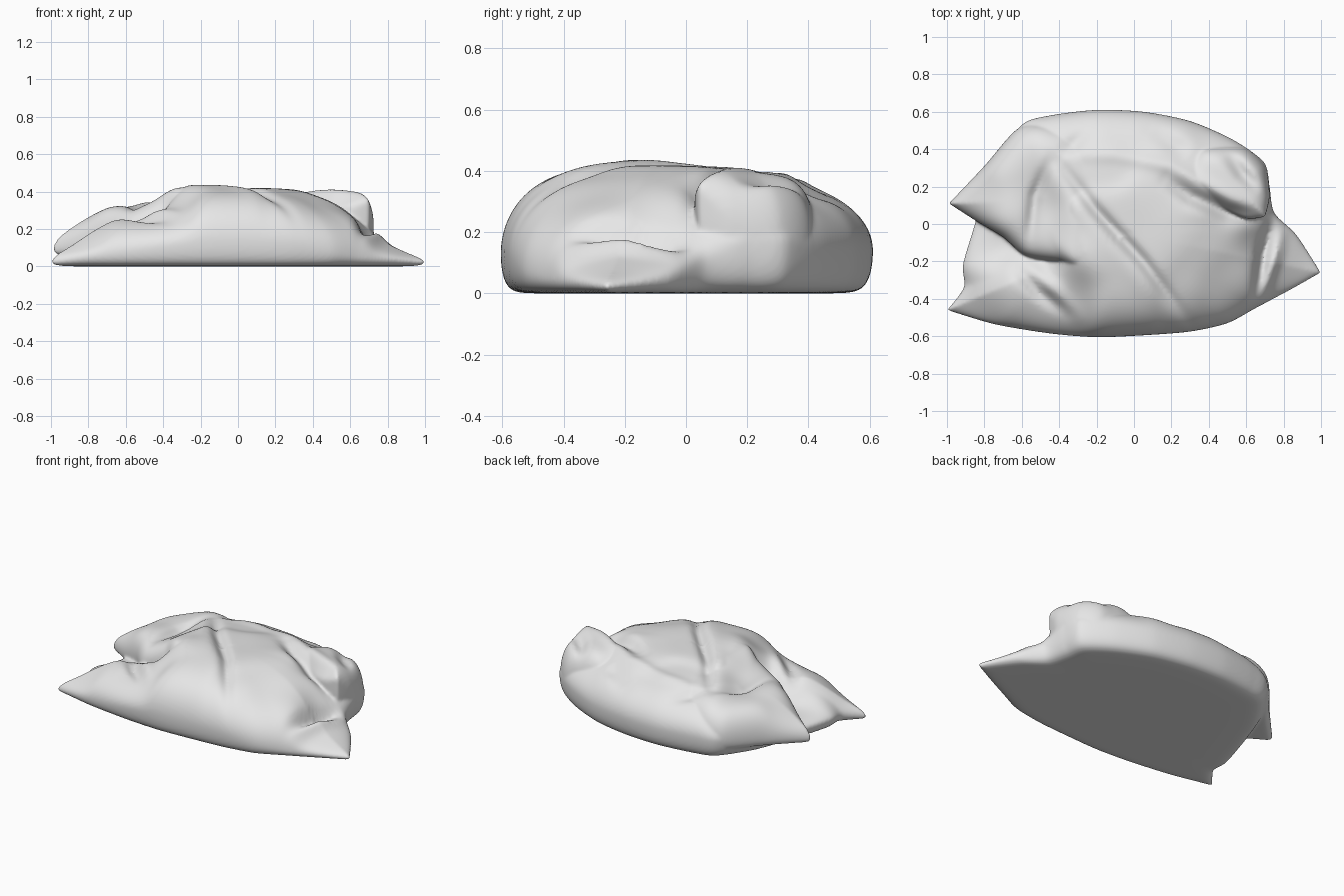
import bpy, bmesh, math
from mathutils import Vector

cube = bpy.data.objects.get("Cube")
if cube:
    bpy.data.objects.remove(cube)

fabric = bpy.data.materials.new("pale grey fabric")
fabric.use_nodes = True
fabric.diffuse_color = (0.8, 0.8, 0.8, 1)
fabric.node_tree.nodes["Principled BSDF"].inputs["Base Color"].default_value = (0.8, 0.8, 0.8, 1)


def tangent(before, point, after):
    """Spline tangent, flattened to nothing at a sharp corner."""
    if (point - before).dot(after - point) < 0:
        return Vector((0, 0, 0))
    return (after - before) * 0.4


def closed_spline(points, steps):
    """Smooth closed loop through the points."""
    pts = [Vector(p) for p in points]
    loop = []
    for i in range(len(pts)):
        a, b, c, d = (pts[(i + k) % len(pts)] for k in (-1, 0, 1, 2))
        m, n = tangent(a, b, c), tangent(b, c, d)
        for s in range(steps):
            t = s / steps
            loop.append(b * (2*t**3 - 3*t*t + 1) + m * (t**3 - 2*t*t + t)
                        + c * (3*t*t - 2*t**3) + n * (t**3 - t*t))
    return loop


def blended_height(x, y, knots):
    """Soft average of the nearby height knots."""
    total = weight = 0
    for kx, ky, kz in knots:
        d = (x - kx)**2 + (y - ky)**2
        w = math.exp(-d / 0.016) + 0.00001 / (d + 0.01)
        total += w * kz
        weight += w
    return total / weight


def crease_offset(x, y, creases):
    """Ridges (positive) and valleys (negative) along polylines."""
    p, offset = Vector((x, y)), 0
    for path, width, depth in creases:
        best, where = 9, 0
        for i in range(len(path) - 1):
            a, b = Vector(path[i]), Vector(path[i + 1])
            t = max(0, min(1, (p - a).dot(b - a) / (b - a).length_squared))
            d = (p - a.lerp(b, t)).length
            if d < best:
                best, where = d, (i + t) / (len(path) - 1)
        fade = 0.25 + 0.75 * math.sin(math.pi * where)
        offset += depth * fade * math.exp(-(best / width)**2)
    return offset


def stuffed_shape(bm, outline, knots, creases, base, fullness=3.8, rings=44, steps=9):
    """Closed cushion: seam loop, domed top, flat underside at the base height."""
    loop = closed_spline(outline, steps)
    centre = sum(loop, Vector()) / len(loop)
    layers = []
    for side in (-1, 1):
        order = range(1, rings + 1) if side < 0 else range(rings - 1, 0, -1)
        for r in order:
            t = math.sin(r / rings * math.pi / 2)
            ring = []
            for p in loop:
                x = centre.x + (p.x - centre.x) * t
                y = centre.y + (p.y - centre.y) * t
                seam = max(p.z, 0.01)
                if side > 0:
                    u = math.sqrt(1 - t**fullness)
                    top = blended_height(x, y, knots) + crease_offset(x, y, creases)
                    z = seam + (top - seam) * u
                else:
                    u = math.sqrt(1 - t**26)
                    z = seam + (min(base, seam) - seam) * u
                ring.append(bm.verts.new((x, y, z)))
            layers.append(ring)
    n = len(loop)
    for low, high in zip(layers, layers[1:]):
        for i in range(n):
            j = (i + 1) % n
            bm.faces.new((low[i], low[j], high[j], high[i]))
    bm.faces.new(layers[0][::-1])
    bm.faces.new(layers[-1])


# Folds pressed into the cloth
creases = [
    ([(-.4, .33), (-.2, .07), (.05, -.2), (.32, -.56)], .035, -.04),
    ([(-.47, .3), (-.28, .05), (-.04, -.22), (.2, -.52)], .06, .012),
    ([(-.44, .36), (-.53, .15), (-.56, -.1)], .035, -.03),
    ([(-.4, .37), (-.1, .37), (.2, .31), (.45, .17), (.68, .06)], .04, .02),
    ([(.18, .23), (.3, .15), (.5, .06), (.66, .04)], .045, -.06),
    ([(.1, .5), (.22, .42), (.3, .38)], .05, -.03),
    ([(.5, .38), (.58, .27), (.68, .17)], .04, -.04),
    ([(-.25, .5), (-.33, .42), (-.4, .37)], .04, -.025),
    ([(-.62, -.25), (-.5, -.37), (-.36, -.48)], .035, -.04),
    ([(-.56, -.22), (-.45, -.33), (-.3, -.5)], .04, .025),
    ([(.74, .04), (.69, -.15), (.65, -.42)], .03, -.07),
    ([(.8, -.02), (.75, -.2), (.68, -.42)], .03, .04),
]

mesh = bpy.data.meshes.new("crumpled_cushion")
bm = bmesh.new()

# Main body with the two low front corners
body_outline = [
    (1, -.26, .02), (.87, -.06, .05), (.75, .06, .1), (.725, .2, .17), (.695, .33, .16),
    (.53, .45, .15), (.3, .55, .14), (.05, .6, .14), (-.2, .61, .14), (-.45, .58, .14),
    (-.6, .53, .13), (-.74, .32, .1), (-.82, .1, .08), (-.86, -.03, .07), (-.915, -.22, .07),
    (-.91, -.34, .05), (-1, -.46, .02), (-.75, -.535, .06), (-.45, -.585, .1),
    (-.2, -.605, .13), (.05, -.595, .13), (.3, -.575, .12), (.5, -.53, .08), (.65, -.45, .05),
    (.84, -.35, .035)]
body_knots = [
    (0, 0, .415), (-.26, -.2, .46), (-.2, 0, .41), (-.1, -.14, .42), (-.1, -.37, .42),
    (.15, -.15, .42), (.3, 0, .42), (.42, -.13, .39), (.3, -.3, .39), (.47, -.33, .34),
    (.57, -.2, .32), (.55, 0, .37), (.72, -.1, .18), (.8, -.2, .16), (.93, -.25, .09),
    (.2, .35, .39), (-.2, .35, .385), (.2, .18, .41), (.5, .25, .39), (.66, .15, .36),
    (0, .5, .37), (.5, .42, .36), (-.55, .35, .28), (-.35, -.34, .32), (-.6, -.3, .3),
    (-.8, -.33, .25), (-.92, -.41, .14), (-.72, -.1, .12), (-.85, -.12, .16),
    (-.5, -.45, .27), (-.5, -.18, .17), (-.6, .05, .22), (-.4, .35, .36), (-.35, .52, .36)]
stuffed_shape(bm, body_outline, body_knots, creases, 0)

# Upper wing that folds over the left front corner
wing_outline = [
    (-.99, .11, .09), (-.85, .02, .12), (-.7, -.07, .17), (-.58, -.17, .18),
    (-.4, -.2, .26), (-.27, -.21, .38), (-.15, .1, .3), (-.2, .4, .25),
    (-.45, .53, .15), (-.62, .51, .14), (-.8, .31, .12)]
wing_knots = [
    (-.65, .05, .34), (-.52, -.07, .3), (-.4, -.12, .39), (-.28, -.16, .47), (-.25, 0, .42),
    (-.8, .12, .28), (-.93, .11, .19), (-.52, .15, .3), (-.35, .2, .38), (-.4, .35, .36),
    (-.65, .3, .32), (-.2, .2, .39)]
stuffed_shape(bm, wing_outline, wing_knots, creases, .06, fullness=5)

# Gathered bulge at the right end, tucked into the body
bulge_outline = [
    (.7, .04, .34), (.725, .15, .23), (.7, .31, .17), (.58, .41, .17), (.35, .4, .25),
    (.26, .24, .3), (.45, .1, .3), (.6, .03, .3)]
bulge_knots = [(.35, .28, .39), (.55, .15, .41), (.66, .09, .4), (.63, .28, .37)]
stuffed_shape(bm, bulge_outline, bulge_knots, creases, .12)

bmesh.ops.recalc_face_normals(bm, faces=bm.faces)
bm.to_mesh(mesh)
bm.free()
mesh.materials.append(fabric)
cushion = bpy.data.objects.new("crumpled_cushion", mesh)
bpy.context.collection.objects.link(cushion)

# Fuse the volumes into one soft skin
fuse = cushion.modifiers.new("fuse", "REMESH")
fuse.mode = "VOXEL"
fuse.voxel_size = 0.009
fuse.use_smooth_shade = True
soften = cushion.modifiers.new("soften", "SMOOTH")
soften.factor = 0.5
soften.iterations = 6
